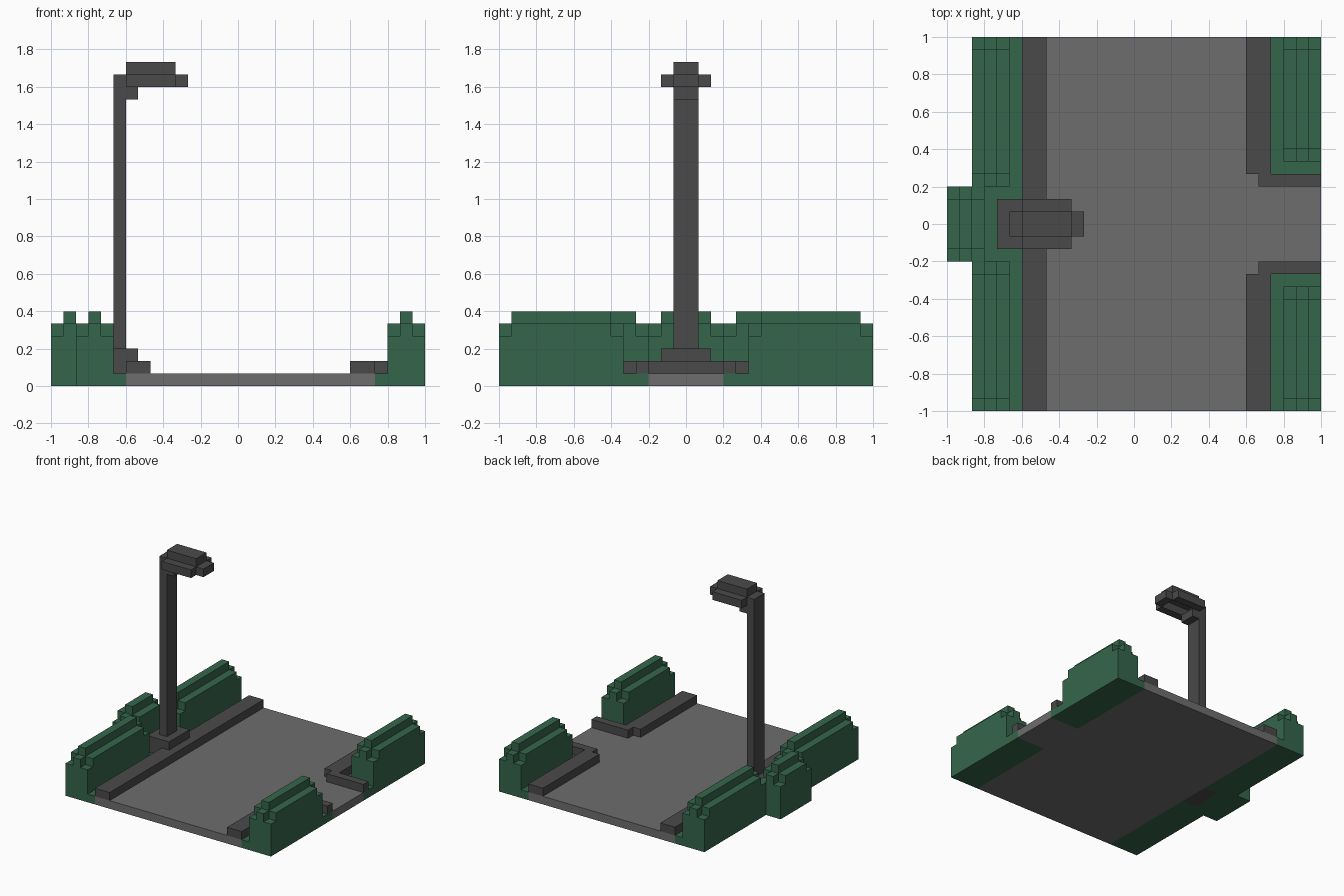
import bpy, bmesh

if "Cube" in bpy.data.objects:
    bpy.data.objects.remove(bpy.data.objects["Cube"])

U = 2 / 30  # size of one block


def material(name, rgb):
    m = bpy.data.materials.new(name)
    m.use_nodes = True
    m.diffuse_color = (*rgb, 1)
    m.node_tree.nodes["Principled BSDF"].inputs["Base Color"].default_value = (*rgb, 1)
    return m


GREEN = material("hedge green", (0.036, 0.131, 0.070))
GREY = material("paving grey", (0.155, 0.155, 0.155))
DARK = material("dark grey", (0.068, 0.068, 0.068))


def finish(bm, name, mat):
    bmesh.ops.recalc_face_normals(bm, faces=bm.faces)
    mesh = bpy.data.meshes.new(name)
    bm.to_mesh(mesh)
    bm.free()
    mesh.materials.append(mat)
    obj = bpy.data.objects.new(name, mesh)
    bpy.context.collection.objects.link(obj)
    return obj


def extrude(bm, profile, y0, y1):
    """Extrude an (x, z) outline, in blocks, from y0 to y1."""
    face = bm.faces.new([bm.verts.new((x * U, y0 * U, z * U)) for x, z in profile])
    new = bmesh.ops.extrude_face_region(bm, geom=[face], use_keep_orig=True)
    verts = [v for v in new["geom"] if isinstance(v, bmesh.types.BMVert)]
    bmesh.ops.translate(bm, vec=(0, (y1 - y0) * U, 0), verts=verts)


def boxes(name, mat, *specs):
    """One object made of boxes (x0, x1, y0, y1, z0, z1) in blocks."""
    bm = bmesh.new()
    for x0, x1, y0, y1, z0, z1 in specs:
        extrude(bm, [(x0, z0), (x1, z0), (x1, z1), (x0, z1)], y0, y1)
    return finish(bm, name, mat)


def hedge(name, x, y0, y1):
    """Three-block-wide hedge with a raised ridge and lower ends."""
    bm = bmesh.new()
    for a, b, h in ((y0, y0 + 1, 4), (y0 + 1, y1 - 1, 5), (y1 - 1, y1, 4)):
        extrude(bm, [(x, 1), (x + 3, 1), (x + 3, h), (x + 2, h), (x + 2, h + 1),
                     (x + 1, h + 1), (x + 1, h), (x, h)], a, b)
    return finish(bm, name, GREEN)


# Paving with a side path
boxes("paving", GREY, (-9, 11, -15, 15, 0, 1), (11, 15, -3, 3, 0, 1))

# Planting beds
boxes("right_bed", GREEN, (-13, -9, -15, -2, 0, 1), (-13, -9, 2, 15, 0, 1),
      (-13, -11, -2, 2, 0, 1), (-15, -13, -3, 3, 0, 1))
boxes("left_bed", GREEN, (11, 15, -15, -3, 0, 1), (11, 15, 3, 15, 0, 1))

# Hedges
hedge("right_front_hedge", -13, -15, -3)
hedge("right_back_hedge", -13, 3, 15)
hedge("right_middle_hedge", -15, -3, 3)
hedge("left_front_hedge", 12, -15, -5)
hedge("left_back_hedge", 12, 5, 15)

# Curbs, interrupted by the lamp base and the side path
boxes("right_curb", DARK, (-9, -7, -15, -2, 1, 2), (-9, -7, 2, 15, 1, 2),
      (-8, -7, -2, 2, 1, 2))
boxes("left_front_curb", DARK, (9, 11, -15, -4, 1, 2), (10, 15, -4, -3, 1, 2))
boxes("left_back_curb", DARK, (9, 11, 4, 15, 1, 2), (10, 15, 3, 4, 1, 2))

# Street lamp
boxes("lamp_base", DARK, (-11, -8, -2, 2, 1, 3), (-11, -9, -2, 2, 0, 1))
boxes("lamp_pole", DARK, (-10, -9, -1, 1, 3, 25))
boxes("lamp_bracket", DARK, (-9, -8, -1, 1, 23, 24))
boxes("lamp_head", DARK, (-9, -5, -1, 1, 25, 26), (-9, -5, -2, -1, 24, 25),
      (-9, -5, 1, 2, 24, 25), (-5, -4, -1, 1, 24, 25))
